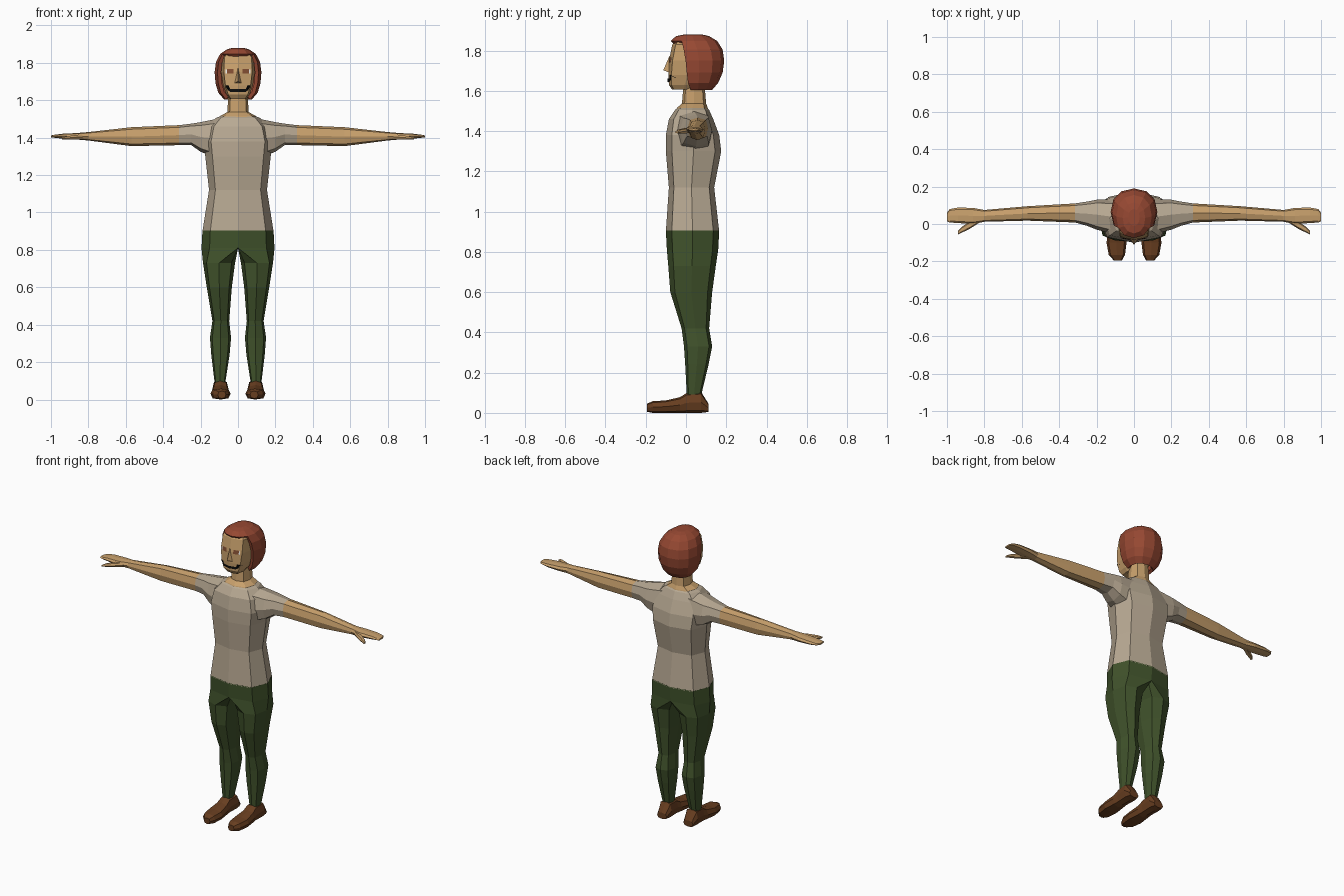
import bpy, bmesh, math
from mathutils import Vector
from mathutils.bvhtree import BVHTree


def material(name, r, g, b):
    lin = lambda c: ((c / 255 + 0.055) / 1.055) ** 2.4
    m = bpy.data.materials.new(name)
    m.diffuse_color = (lin(r), lin(g), lin(b), 1)
    return m


SKIN = material("skin", 200, 160, 108)
SHIRT = material("shirt", 184, 169, 147)
HAIR = material("hair", 150, 72, 50)
PANTS = material("trousers", 64, 82, 43)
SHOE = material("shoe_leather", 104, 62, 32)
EYE = material("eye_brown", 130, 78, 50)
WHITE = material("eye_white", 235, 235, 230)
BLACK = material("mouth_black", 12, 12, 12)


def finish(name, bm, mats, mirror=False):
    bmesh.ops.recalc_face_normals(bm, faces=bm.faces)
    me = bpy.data.meshes.new(name)
    bm.to_mesh(me)
    bm.free()
    for m in mats:
        me.materials.append(m)
    ob = bpy.data.objects.new(name, me)
    bpy.context.collection.objects.link(ob)
    if mirror:
        ob.modifiers.new("mirror", 'MIRROR').use_axis[0] = True
    return ob


def loft(rings, axis='z', n=8, p=0.72, clamp=False):
    """Each ring is (position on axis, a_min, a_max, b_min, b_max)."""
    bm = bmesh.new()
    rows = []
    for t, a0, a1, b0, b1 in rings:
        row = []
        for i in range(n):
            w = 2 * math.pi * i / n
            c, s = (math.copysign(abs(k) ** p, k) if abs(k) > 1e-6 else 0
                    for k in (math.cos(w), math.sin(w)))
            a = (a0 + a1) / 2 + (a1 - a0) / 2 * c
            b = (b0 + b1) / 2 + (b1 - b0) / 2 * s
            if clamp:
                a = max(a, 0)
            row.append(bm.verts.new({'z': (a, b, t), 'x': (t, a, b), 'y': (a, t, b)}[axis]))
        rows.append(row)
    for r, q in zip(rows, rows[1:]):
        for i in range(n):
            j = (i + 1) % n
            bm.faces.new((r[i], r[j], q[j], q[i]))
    bm.faces.new(rows[0])
    bm.faces.new(rows[-1])
    return bm


def sym(z, w, y0, y1):
    return (z, -w, w, y0, y1)


# Shirt body
finish("shirt_body", loft([
    sym(0.90, 0.19, -0.10, 0.165), sym(1.12, 0.155, -0.085, 0.14),
    sym(1.30, 0.175, -0.10, 0.175), sym(1.38, 0.185, -0.10, 0.165),
    sym(1.46, 0.165, -0.085, 0.135), sym(1.505, 0.12, -0.055, 0.115),
    sym(1.517, 0.09, -0.04, 0.105)]), [SHIRT])

# Neck with bare collar area
finish("neck", loft([
    sym(1.49, 0.11, -0.055, 0.115), sym(1.516, 0.095, -0.045, 0.108),
    sym(1.537, 0.057, -0.02, 0.10), sym(1.66, 0.05, -0.01, 0.09)]), [SKIN])

# Sleeves and arms down to the finger tips
arm = loft([
    (0.09, -0.06, 0.13, 1.28, 1.505), (0.20, -0.03, 0.13, 1.325, 1.483),
    (0.25, -0.01, 0.12, 1.36, 1.475), (0.315, 0.008, 0.11, 1.36, 1.467),
    (0.57, 0.018, 0.095, 1.355, 1.456), (0.80, 0.012, 0.075, 1.385, 1.43),
    (0.86, 0.0, 0.086, 1.39, 1.425), (0.94, 0.005, 0.088, 1.395, 1.421),
    (0.985, 0.008, 0.08, 1.40, 1.415), (1.0, 0.015, 0.06, 1.402, 1.412)], axis='x')
for f in arm.faces:
    f.material_index = int(f.calc_center_median().x > 0.315)
finish("arms", arm, [SHIRT, SKIN], mirror=True)
finish("thumbs", loft([
    (0.83, 0.005, 0.04, 1.39, 1.42), (0.88, -0.027, 0.012, 1.388, 1.414),
    (0.92, -0.046, -0.015, 1.388, 1.408), (0.94, -0.056, -0.036, 1.39, 1.40)],
    axis='x', n=6), [SKIN], mirror=True)

# Trousers: half hips flowing into one leg, mirrored
legs = loft([
    sym(0.905, 0.19, -0.10, 0.165), sym(0.81, 0.195, -0.095, 0.16),
    (0.73, 0.016, 0.187, -0.088, 0.148), (0.60, 0.033, 0.167, -0.078, 0.13),
    (0.42, 0.047, 0.137, -0.022, 0.115), (0.33, 0.037, 0.15, -0.01, 0.13),
    (0.24, 0.045, 0.143, -0.004, 0.112), (0.09, 0.068, 0.125, 0.004, 0.076)], clamp=True)
inner = [f for f in legs.faces if all(v.co.x < 1e-5 for v in f.verts)]
bmesh.ops.delete(legs, geom=inner, context='FACES')
finish("trousers", legs, [PANTS], mirror=True)

# Shoes
finish("shoes", loft([
    (-0.195, 0.065, 0.108, 0.006, 0.045), (-0.165, 0.048, 0.135, 0.0, 0.058),
    (-0.10, 0.040, 0.147, 0.0, 0.062), (-0.03, 0.05, 0.138, 0.0, 0.078),
    (0.005, 0.054, 0.134, 0.0, 0.10), (0.075, 0.05, 0.138, 0.0, 0.105),
    (0.112, 0.06, 0.128, 0.005, 0.045)], axis='y'), [SHOE], mirror=True)

# Head
head = loft([
    sym(1.607, 0.045, -0.07, 0.05), sym(1.63, 0.062, -0.085, 0.07),
    sym(1.68, 0.08, -0.088, 0.11), sym(1.75, 0.09, -0.085, 0.14),
    sym(1.83, 0.086, -0.068, 0.14), sym(1.86, 0.06, -0.04, 0.10)], p=0.5)
bmesh.ops.recalc_face_normals(head, faces=head.faces)
tree = BVHTree.FromBMesh(head)
finish("head", head, [SKIN])


# Thin painted plates that follow the face
def face_plate(name, columns, mat):
    bm = bmesh.new()
    rows = []
    for x, z0, z1 in columns:
        pair = []
        for z in (z0, z1):
            hit = tree.ray_cast(Vector((x, -1, z)), Vector((0, 1, 0)))[0]
            pair.append(bm.verts.new((x, hit.y - 0.005, z)))
        rows.append(pair)
    for l, r in zip(rows, rows[1:]):
        bm.faces.new((l[0], r[0], r[1], l[1]))
    return finish(name, bm, [mat], mirror=True)


face_plate("eyes", [(0.024, 1.742, 1.767), (0.058, 1.742, 1.767)], EYE)
face_plate("eye_whites", [(0.058, 1.744, 1.765), (0.066, 1.744, 1.765)], WHITE)
face_plate("mouth", [(0, 1.645, 1.661), (0.042, 1.645, 1.661),
                     (0.05, 1.652, 1.678), (0.067, 1.664, 1.679)], BLACK)

# Nose
bm = bmesh.new()
top, tip, left, right = [bm.verts.new(c) for c in (
    (0, -0.082, 1.775), (0, -0.113, 1.702), (-0.02, -0.08, 1.69), (0.02, -0.08, 1.69))]
for tri in ((top, left, tip), (top, tip, right), (left, right, tip), (top, right, left)):
    bm.faces.new(tri)
finish("nose", bm, [SKIN])

# Hair cap with the face opening removed
hair = loft([
    sym(1.605, 0.075, -0.01, 0.13), sym(1.64, 0.105, -0.035, 0.16),
    sym(1.69, 0.12, -0.05, 0.182), sym(1.75, 0.125, -0.06, 0.19),
    sym(1.805, 0.118, -0.07, 0.182), sym(1.848, 0.095, -0.075, 0.155),
    sym(1.872, 0.06, -0.05, 0.115), sym(1.88, 0.03, -0.01, 0.08)], n=12, p=0.9)
gone = []
for f in hair.faces:
    c = f.calc_center_median()
    if (c.z < 1.80 and c.y < 0.01) or (c.z < 1.845 and c.y < 0 and abs(c.x) < 0.08) or c.z < 1.61:
        gone.append(f)
bmesh.ops.delete(hair, geom=gone, context='FACES')
cap = finish("hair", hair, [HAIR])
solid = cap.modifiers.new("thickness", 'SOLIDIFY')
solid.thickness = 0.02
solid.offset = -1
